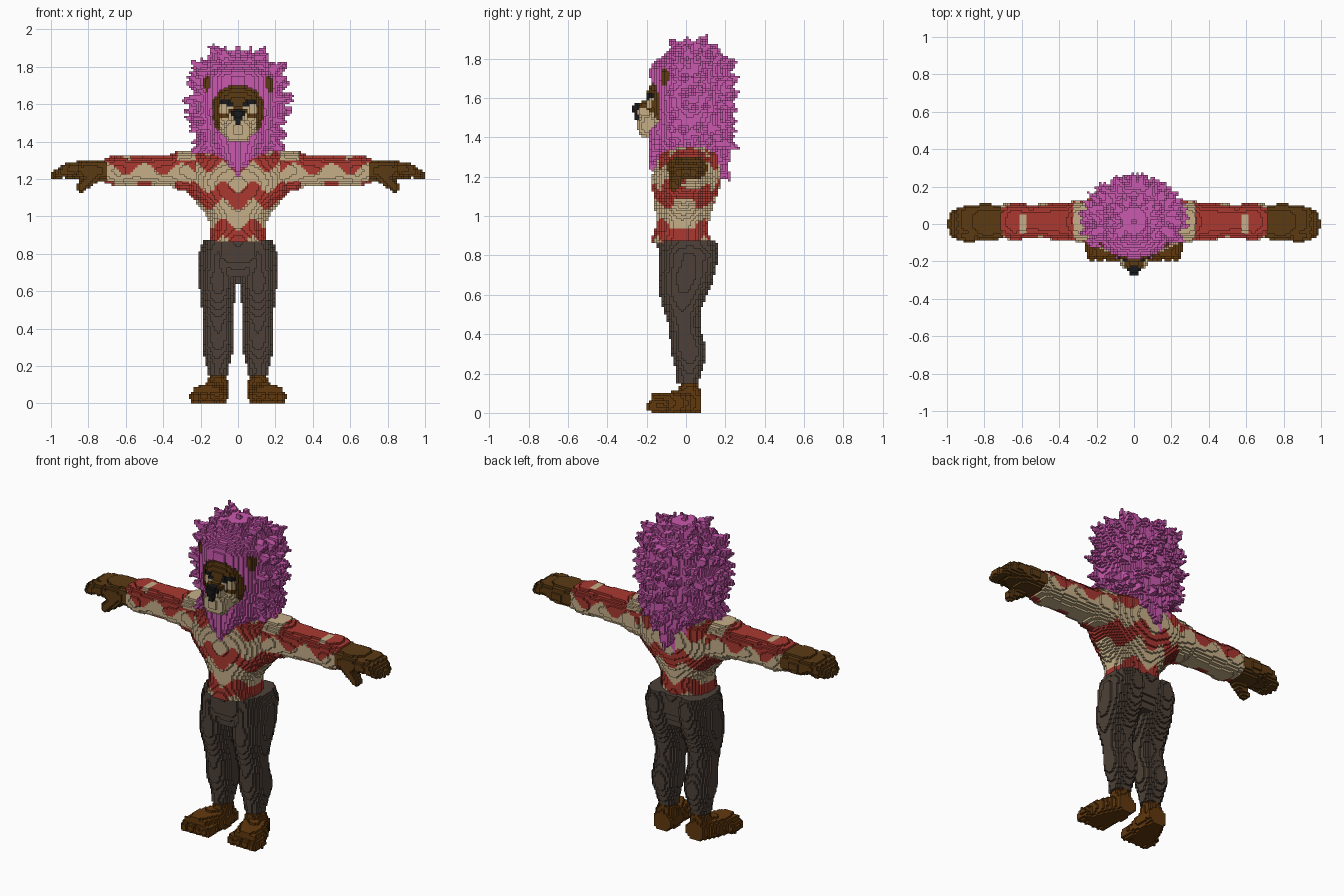
import bpy, math, random
from mathutils import Vector

if "Cube" in bpy.data.objects:
    bpy.data.objects.remove(bpy.data.objects["Cube"], do_unlink=True)
random.seed(4)
BLOCK = 1 / 80

PALETTE = {
    "pink": (0.6, 0.1, 0.43), "cream": (0.56, 0.43, 0.25), "red": (0.4, 0.04, 0.03),
    "charcoal": (0.075, 0.053, 0.04), "brown": (0.107, 0.044, 0.007),
    "rust_brown": (0.12, 0.04, 0.004), "black": (0.01, 0.01, 0.01)}
MATERIALS = {}
for name, rgb in PALETTE.items():
    material = bpy.data.materials.new(name)
    material.use_nodes = True
    material.diffuse_color = (*rgb, 1)
    material.node_tree.nodes["Principled BSDF"].inputs["Base Color"].default_value = (*rgb, 1)
    MATERIALS[name] = material

grid = {}  # block -> (part, colour)


def middle(cell):
    return Vector([(c + 0.5) * BLOCK for c in cell])


def cells(low, high):
    return range(math.floor(low / BLOCK), math.ceil(high / BLOCK) + 1)


def fill(part, paint, low, high, inside, mirror):
    """Fill every block whose middle is inside the shape; later parts win."""
    spans = [cells(a, b) for a, b in zip(low, high)]
    for i in spans[0]:
        for j in spans[1]:
            for k in spans[2]:
                point = middle((i, j, k))
                if point.z > 0 and inside(point):
                    colour = paint(*point) if callable(paint) else paint
                    if mirror:
                        grid[i, j, k] = ("left_" + part, colour)
                        grid[-1 - i, j, k] = ("right_" + part, colour)
                    else:
                        grid[i, j, k] = (part, colour)


def ball(part, paint, centre, radii, power=2, mirror=False):
    centre, radii = Vector(centre), Vector(radii)

    def inside(point):
        return sum((abs(d) / r) ** power for d, r in zip(point - centre, radii)) <= 1
    fill(part, paint, centre - radii, centre + radii, inside, mirror)


def limb(part, paint, start, end, thick, thin, mirror=False):
    """Tapered capsule."""
    start, end = Vector(start), Vector(end)
    along = end - start
    reach = Vector([max(thick, thin)] * 3)

    def inside(point):
        t = min(1, max(0, (point - start).dot(along) / along.length_squared))
        return (point - start - along * t).length <= thick + (thin - thick) * t
    low = [min(pair) for pair in zip(start, end)]
    high = [max(pair) for pair in zip(start, end)]
    fill(part, paint, Vector(low) - reach, Vector(high) + reach, inside, mirror)


def radii_at(rows, t):
    """Eased radii between the rows of (position, radius, radius)."""
    for before, after in zip(rows, rows[1:]):
        if before[0] <= t < after[0]:
            f = (t - before[0]) / (after[0] - before[0])
            f *= f * (3 - 2 * f)
            return [a + (b - a) * f for a, b in zip(before[1:], after[1:])]
    return None


def loft(part, paint, axis, rows, centre, power=2, mirror=False):
    """Rounded cross-sections along an axis; centre is a rule of the position."""
    others = [i for i in range(3) if i != axis]

    def inside(point):
        radii = radii_at(rows, point[axis])
        return radii and sum((abs(point[i] - c) / r) ** power for i, c, r in
                             zip(others, centre(point[axis]), radii)) <= 1
    low, high = [0] * 3, [0] * 3
    low[axis], high[axis] = rows[0][0], rows[-1][0]
    for n, i in enumerate(others):
        widest = max(row[n + 1] for row in rows)
        middles = [centre(row[0])[n] for row in rows]
        low[i] = min(middles) - widest - 2 * BLOCK
        high[i] = max(middles) + widest + 2 * BLOCK
    fill(part, paint, low, high, inside, mirror)


# Sweater pattern: scalloped bands on the body, wavy patches on the sleeves
def body_paint(x, y, z):
    wave = 0.03 * math.cos(math.tau * (abs(x) / 0.16 - 0.5))
    return "red" if abs((z - wave - 0.81) % 0.2 - 0.1) < 0.046 else "cream"


def sleeve_paint(x, y, z):
    wave = math.cos(math.tau * x / 0.2)
    if z > 1.3 and (x < 0.32 or abs(x - 0.59) < 0.02 and abs(y) < 0.05):
        return "cream"
    if z > 1.255 - 0.03 * wave or (z < 1.185 and wave < -0.3 and y < 0):
        return "red"
    return "cream"


# Trousers
loft("trouser_leg", "charcoal", 2,
     [(0.15, 0.055, 0.055), (0.32, 0.085, 0.09), (0.43, 0.08, 0.08),
      (0.7, 0.105, 0.14), (0.8, 0.1, 0.15), (0.87, 0.08, 0.14)],
     lambda z: (0.108, 0.018 * math.cos(11 * (z - 0.25))), mirror=True)
loft("trouser_hips", "charcoal", 2, [(0.68, 0.15, 0.11), (0.78, 0.18, 0.14), (0.87, 0.15, 0.145)],
     lambda z: (0, 0), power=2.5)

# Feet with toes
limb("foot", "rust_brown", (0.11, 0.015, 0.04), (0.11, 0.015, 0.11), 0.055, 0.055, True)
loft("foot", "rust_brown", 1, [(-0.18, 0.075, 0.045), (-0.04, 0.08, 0.058), (0.07, 0.055, 0.05)],
     lambda y: (0.125 - y / 4, 0.05), power=3, mirror=True)
for toe in range(4):
    x = 0.09 + toe * 0.045
    limb("foot", "rust_brown", (x, -0.12, 0.035), (x, -0.17, 0.035), 0.035, 0.03, True)

# Sweater
loft("torso", body_paint, 2,
     [(0.86, 0.15, 0.15), (0.95, 0.15, 0.135), (1.2, 0.3, 0.175), (1.3, 0.29, 0.16), (1.36, 0.2, 0.11)],
     lambda z: (0, 0.1 * (z - 1.15)))
loft("sleeve", sleeve_paint, 0,
     [(0.22, 0.12, 0.11), (0.3, 0.11, 0.11), (0.37, 0.1, 0.085), (0.55, 0.09, 0.08),
      (0.64, 0.1, 0.085), (0.71, 0.09, 0.07)],
     lambda x: (0.015, 1.245), power=2.4, mirror=True)

# Hands with curled fingers and a thumb
loft("hand", "brown", 0, [(0.7, 0.09, 0.06), (0.8, 0.1, 0.06), (0.92, 0.07, 0.04)],
     lambda x: (0.01, 1.245), power=2.5, mirror=True)
for finger in range(4):
    spread = finger - 1.5
    knuckle = (0.92, spread * 0.04, 1.25)
    limb("hand", "brown", (0.87, spread * 0.045, 1.255), knuckle, 0.036, 0.032, True)
    limb("hand", "brown", knuckle, (0.98 - abs(spread) / 80, spread * 0.03, 1.22), 0.032, 0.025, True)
limb("hand", "brown", (0.77, -0.04, 1.22), (0.84, -0.06, 1.155), 0.045, 0.026, True)

# Mane: tapered mass
MANE = [(1.19, 0.02, 0.18), (1.4, 0.21, 0.195), (1.6, 0.25, 0.2), (1.74, 0.225, 0.205), (1.89, 0.07, 0.07)]
loft("mane", "pink", 2, MANE, lambda z: (0, 0.02))

# Rings of swept-back tufts round the sides and back
for ring in range(9):
    height = 1.24 + ring * 0.075
    width, depth = radii_at(MANE, height)
    count = max(7, round(width * 72))
    length = 0.05 if ring > 1 else 0.02
    for n in range(count):
        angle = math.pi * (1.3 * (n + random.random() / 2) / (count - 1) - 0.15)
        side, back = math.cos(angle), math.sin(angle)
        z = height + random.uniform(-0.025, 0.025)
        tip = z + (z - 1.55) * 0.16 + random.uniform(-0.02, 0.02)
        limb("mane", "pink", (side * width * 0.88, 0.02 + back * depth * 0.88, z),
             (side * (width + length), 0.02 + back * (depth + length), tip), 0.042, 0.004)

# Crown tufts and beard
for x in (-0.15, -0.07, 0, 0.07, 0.15):
    for y in (-0.06, 0.01, 0.08):
        top = 1.92 - 2 * x * x - abs(y - 0.01) * 0.4
        limb("mane", "pink", (x * 0.85, y, 1.8), (x, y, top), 0.045, 0.004)
for x in (-0.08, 0, 0.08):
    limb("mane", "pink", (x, -0.13, 1.42), (x / 2, -0.17, 1.24 + abs(x) / 2), 0.055, 0.015)

# Face opening in the mane
for cell in list(grid):
    x, y, z = middle(cell)
    if grid[cell][0] == "mane" and y < -0.1 and math.hypot(x, z - 1.56) < 0.145:
        del grid[cell]


# Brows, eye patches and cheeks
def face_paint(x, y, z):
    x = abs(x)
    if y < -0.1 and 0.02 < x < 0.1 and 0 < z - 1.585 - x / 7 < 0.028:
        return "black"
    if y < -0.1 and 0.03 < x < 0.1 and 1.55 < z < 1.61:
        return "cream"
    return "cream" if z < 1.53 and x < 0.1 else "brown"


def snout_paint(x, y, z):
    return "brown" if z > 1.545 else "cream"


# Head
ball("head", face_paint, (0, -0.08, 1.57), (0.135, 0.12, 0.145), 2.6)
ball("snout", snout_paint, (0, -0.19, 1.54), (0.055, 0.07, 0.045), 2.5)
ball("chin", "cream", (0, -0.18, 1.46), (0.075, 0.065, 0.065), 3)
limb("nose", "black", (0, -0.245, 1.545), (0, -0.25, 1.5), 0.034, 0.012)
ball("ear", "brown", (0.15, -0.1, 1.7), (0.038, 0.03, 0.06), mirror=True)

# Block surfaces: a step and four corners for each direction
SIDES = []
for axis in range(3):
    for sign in (0, 1):
        loop = []
        for p, q in ((0, 0), (1, 0), (1, 1), (0, 1)):
            corner = [sign, p, q]
            loop.append(corner[-axis:] + corner[:-axis])
        step = [2 * sign - 1, 0, 0]
        SIDES.append((step[-axis:] + step[:-axis], loop if sign else loop[::-1]))

parts = {}
for cell, (part, colour) in grid.items():
    parts.setdefault(part, []).append((cell, colour))
for part, blocks in parts.items():
    index, faces, tints = {}, [], []
    for (x, y, z), colour in blocks:
        for (a, b, c), loop in SIDES:
            if (x + a, y + b, z + c) not in grid:
                faces.append([index.setdefault((x + i, y + j, z + k), len(index)) for i, j, k in loop])
                tints.append(colour)
    mesh = bpy.data.meshes.new(part)
    mesh.from_pydata([Vector(corner) * BLOCK for corner in index], [], faces)
    used = sorted(set(tints))
    for name in used:
        mesh.materials.append(MATERIALS[name])
    for face, tint in zip(mesh.polygons, tints):
        face.material_index = used.index(tint)
    bpy.context.collection.objects.link(bpy.data.objects.new(part, mesh))
